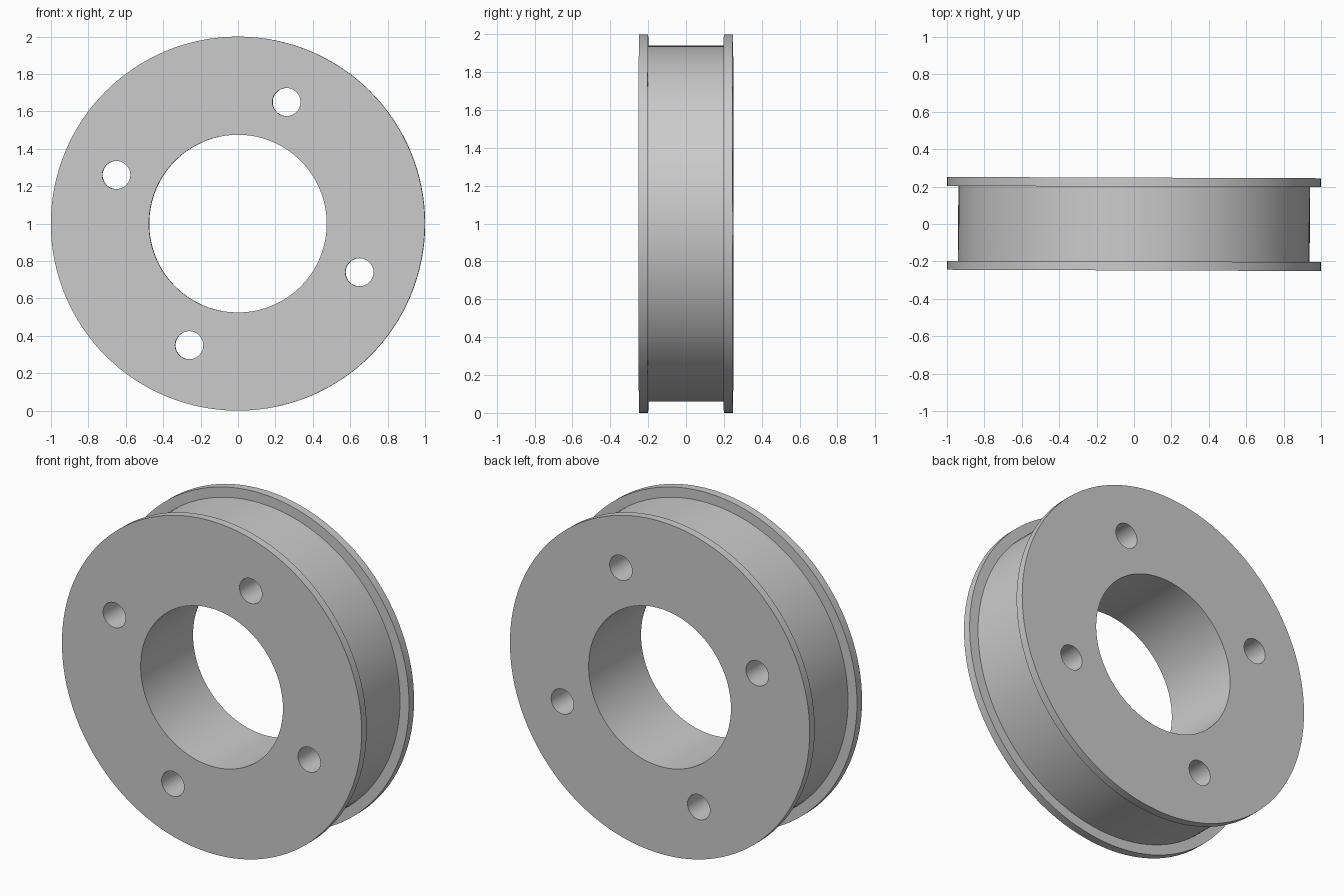
import bpy
import math
from mathutils import Matrix

cube = bpy.data.objects.get("Cube")
if cube:
    bpy.data.objects.remove(cube, do_unlink=True)

SEGMENTS = 128
BORE, HUB, RIM = 0.475, 0.94, 1.0
HALF, GROOVE = 0.248, 0.2
BOLT_CIRCLE, BOLT_RADIUS = 0.7, 0.075
TILT = Matrix.Rotation(-0.0035, 4, "Z")

grey = bpy.data.materials.new("plain grey")
grey.use_nodes = True
colour = (0.6, 0.6, 0.6, 1)
grey.diffuse_color = colour
grey.node_tree.nodes["Principled BSDF"].inputs["Base Color"].default_value = colour


def ring(name, profile):
    """Revolve a closed (radius, y) profile about the wheel axis."""
    n = len(profile)
    verts, faces = [], []
    for i in range(SEGMENTS):
        a = math.tau * i / SEGMENTS
        verts += [(r * math.cos(a), y, r * math.sin(a)) for r, y in profile]
        j = (i + 1) % SEGMENTS
        faces += [(i * n + k, i * n + (k + 1) % n, j * n + (k + 1) % n, j * n + k)
                  for k in range(n)]
    mesh = bpy.data.meshes.new(name)
    mesh.from_pydata(verts, [], faces)
    obj = bpy.data.objects.new(name, mesh)
    bpy.context.collection.objects.link(obj)
    return obj


# Flanged wheel body with its central bore
wheel = ring("flanged_wheel", [
    (BORE, -HALF), (RIM, -HALF), (RIM, -GROOVE), (HUB, -GROOVE),
    (HUB, GROOVE), (RIM, GROOVE), (RIM, HALF), (BORE, HALF)])
wheel.data.materials.append(grey)

# Make normals point outwards
bpy.context.view_layer.objects.active = wheel
wheel.select_set(True)
bpy.ops.object.mode_set(mode="EDIT")
bpy.ops.mesh.select_all(action="SELECT")
bpy.ops.mesh.normals_make_consistent(inside=False)
bpy.ops.object.mode_set(mode="OBJECT")

# Four bolt holes through the body
cutters = []
for k in range(4):
    a = math.radians(68.2 + 90 * k)
    bpy.ops.mesh.primitive_cylinder_add(
        vertices=48, radius=BOLT_RADIUS, depth=1,
        location=(BOLT_CIRCLE * math.cos(a), 0, BOLT_CIRCLE * math.sin(a)),
        rotation=(math.pi / 2, 0, 0))
    cutter = bpy.context.object
    cutter.name = f"bolt_hole_cutter_{k + 1}"
    cutter.hide_render = True
    cutter.data.materials.append(grey)
    cut = wheel.modifiers.new(f"bolt hole {k + 1}", "BOOLEAN")
    cut.object = cutter
    cut.operation = "DIFFERENCE"
    cut.solver = "EXACT"
    cutters.append(cutter)

bpy.ops.object.select_all(action="DESELECT")
wheel.select_set(True)
bpy.context.view_layer.objects.active = wheel
for modifier in list(wheel.modifiers):
    bpy.ops.object.modifier_apply(modifier=modifier.name)
for cutter in cutters:
    bpy.data.objects.remove(cutter, do_unlink=True)

# Stand the wheel on the floor and smooth its curved walls
wheel.data.transform(Matrix.Translation((0, 0, RIM)) @ TILT)
bpy.ops.object.shade_smooth_by_angle(angle=math.radians(30))
